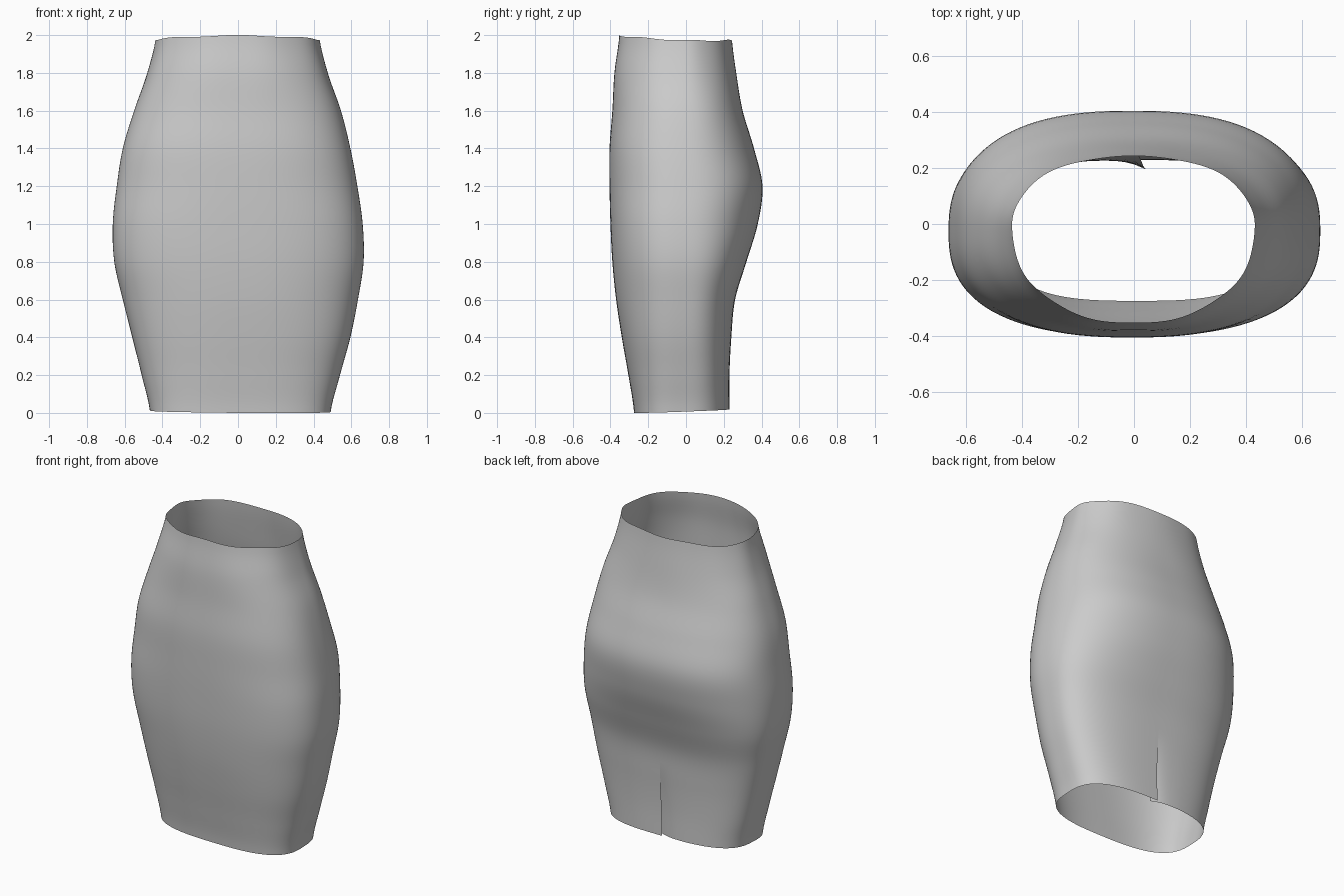
import bpy, bmesh, math

cube = bpy.data.objects.get("Cube")
if cube:
    bpy.data.objects.remove(cube)

# Stations: height, right edge, left edge, front, back, squareness of front and back
STATIONS = [
    (0.00, -0.465, 0.49, -0.275, 0.23, 3.0, 2.9),
    (0.20, -0.51, 0.54, -0.305, 0.23, 2.8, 2.9),
    (0.40, -0.56, 0.595, -0.34, 0.24, 2.7, 2.8),
    (0.60, -0.61, 0.635, -0.37, 0.26, 2.6, 2.8),
    (0.80, -0.655, 0.665, -0.39, 0.32, 2.6, 2.7),
    (1.00, -0.663, 0.66, -0.40, 0.38, 2.6, 2.5),
    (1.20, -0.642, 0.632, -0.405, 0.405, 2.5, 2.5),
    (1.40, -0.61, 0.595, -0.405, 0.36, 2.5, 2.4),
    (1.60, -0.55, 0.545, -0.39, 0.30, 2.4, 2.4),
    (1.80, -0.48, 0.475, -0.38, 0.265, 2.3, 2.3),
    (2.00, -0.432, 0.428, -0.355, 0.24, 2.1, 2.3),
]
ROWS, COLS = 60, 120
SLIT_TOP = 0.48
MID_Y = -0.025


def section(z):
    """Smoothly blended station values at a height."""
    f = max(0, min(z / 0.2, len(STATIONS) - 1.001))
    i, t = int(f), f - int(f)
    a, b, c, d = (STATIONS[max(0, min(k, len(STATIONS) - 1))] for k in range(i - 1, i + 3))
    return [q + 0.5 * t * (r - p + t * (2*p - 5*q + 4*r - s + t * (3*(q - r) + s - p)))
            for p, q, r, s in zip(a, b, c, d)]


def point(row, col):
    angle = math.pi / 2 + 2 * math.pi * col / COLS
    c, s = math.cos(angle), math.sin(angle)
    # wavy waistband and gently sloping hem
    low = 0.01 + 0.01 * s - 0.004 * c
    high = 1.98 - 0.012 * s - 0.006 * math.cos(2 * angle) + 0.003 * math.sin(7 * angle)
    z = low + (high - low) * row / ROWS
    _, right, left, front, back, n_front, n_back = section(z)
    n = n_back if s > 0 else n_front
    r = (abs(c) ** n + abs(s) ** n) ** (-1 / n)
    # soft gathers below the waist
    r *= 1 + 0.006 * max(0, (z - 1.6) / 0.4) * math.sin(9 * angle)
    x = (left + right) / 2 + (left - right) / 2 * r * c
    y = MID_Y + r * s * ((back - MID_Y) if s > 0 else (MID_Y - front))
    # one edge of the vent tucks under the other
    if z < SLIT_TOP and col < 6:
        tuck = (1 - z / SLIT_TOP) * math.exp(-col / 1.5)
        x += 0.03 * tuck
        y -= 0.035 * tuck
    return x, y, z


# Skirt shell, joined at the back seam above the vent
bm = bmesh.new()
grid = []
for row in range(ROWS + 1):
    ring = [bm.verts.new(point(row, col)) for col in range(COLS)]
    seam = point(row, COLS)
    ring.append(bm.verts.new(seam) if seam[2] < SLIT_TOP else ring[0])
    grid.append(ring)
for lower, upper in zip(grid, grid[1:]):
    for k in range(COLS):
        bm.faces.new((lower[k], lower[k + 1], upper[k + 1], upper[k]))

mesh = bpy.data.meshes.new("skirt")
bm.to_mesh(mesh)
bm.free()
skirt = bpy.data.objects.new("skirt", mesh)
bpy.context.collection.objects.link(skirt)

# Plain grey cloth
cloth = bpy.data.materials.new("grey_cloth")
cloth.use_nodes = True
grey = (0.6, 0.6, 0.6, 1)
cloth.diffuse_color = grey
cloth.node_tree.nodes["Principled BSDF"].inputs["Base Color"].default_value = grey
mesh.materials.append(cloth)
mesh.shade_smooth()
